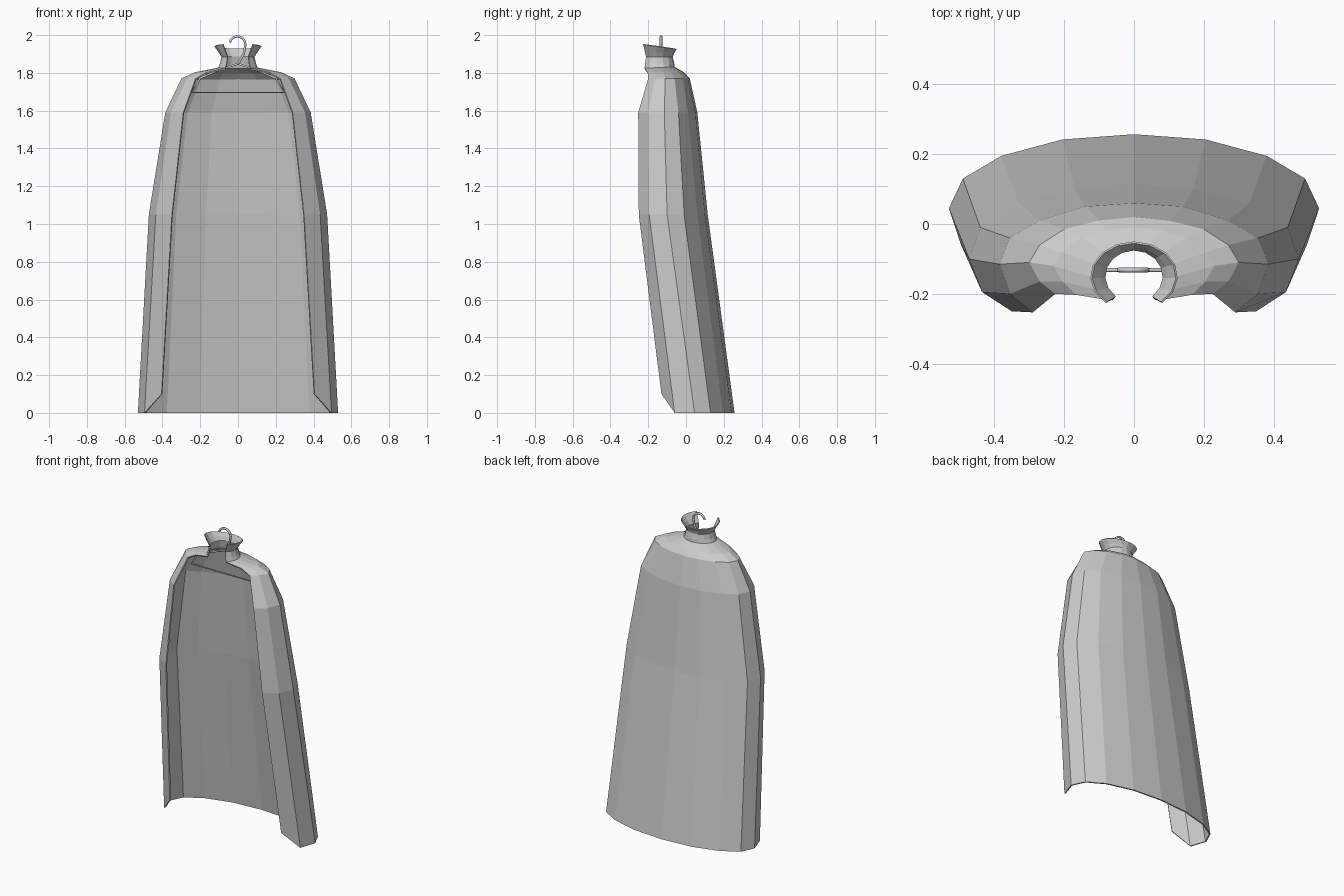
import bpy, bmesh, math

cube = bpy.data.objects.get("Cube")
if cube:
    bpy.data.objects.remove(cube)


def make_material(name, rgb):
    mat = bpy.data.materials.new(name)
    mat.use_nodes = True
    mat.diffuse_color = (*rgb, 1)
    mat.node_tree.nodes["Principled BSDF"].inputs["Base Color"].default_value = (*rgb, 1)
    return mat


grey = make_material("cloth grey", (0.6, 0.6, 0.6))


def collar_arc(rx, ry, z_back, z_front, cy=-0.15):
    """Half ring from the centre of the back round to the open front."""
    pts = []
    for i in range(7):
        a = math.radians(90 - i * 140 / 6)
        y = cy + ry * math.sin(a)
        t = (1 - math.sin(a)) / 1.77
        pts.append((rx * math.cos(a), y, z_back + (z_front - z_back) * t))
    return pts


def level(z, pairs):
    return [(x, y, z) for x, y in pairs]


def cloth(name, half_rings, thickness):
    """Loft mirrored half rings, open at the front, into a thin shell."""
    bm = bmesh.new()
    rows = []
    for half in half_rings:
        full = [(-x, y, z) for x, y, z in reversed(half[1:])] + half
        rows.append([bm.verts.new(p) for p in full])
    for low, high in zip(rows, rows[1:]):
        for i in range(len(low) - 1):
            bm.faces.new((low[i], high[i], high[i + 1], low[i + 1]))
    bm.normal_update()
    # the back faces must point outwards (+y)
    mid = min(bm.faces, key=lambda f: abs(f.calc_center_median().x) + f.calc_center_median().z)
    if mid.normal.y < 0:
        bmesh.ops.reverse_faces(bm, faces=bm.faces[:])
    mesh = bpy.data.meshes.new(name)
    bm.to_mesh(mesh)
    bm.free()
    mesh.materials.append(grey)
    obj = bpy.data.objects.new(name, mesh)
    bpy.context.collection.objects.link(obj)
    shell = obj.modifiers.new("thickness", "SOLIDIFY")
    shell.thickness = thickness
    shell.offset = -1
    return obj


# Cape body: hem, hip, chest, shoulder and neckline
hem = level(0, [(0, .257), (.205, .242), (.38, .195), (.49, .13), (.53, .045), (.495, -.06)])
hem.append((.405, -.13, .1))
hip = level(1.05, [(0, .115), (.17, .1), (.33, .06), (.44, -.01), (.472, -.1), (.435, -.195), (.35, -.25)])
chest = level(1.59, [(0, .06), (.14, .05), (.27, .01), (.355, -.04), (.385, -.115), (.355, -.2), (.29, -.253)])
shoulder = level(1.77, [(0, .02), (.1, .01), (.2, -.015), (.27, -.06), (.3, -.11), (.27, -.165), (.225, -.2)])
slope = level(1.803, [(0, -.01), (.08, -.018), (.15, -.04), (.21, -.08), (.23, -.12), (.205, -.165), (.165, -.203)])
neckline = collar_arc(.105, .09, 1.832, 1.825)
cloth("cape_body", [hem, hip, chest, shoulder, slope, neckline], .008)

# Flared stand-up collar
cloth("collar", [
    neckline,
    collar_arc(.095, .088, 1.85, 1.85),
    collar_arc(.088, .08, 1.885, 1.885),
    collar_arc(.102, .088, 1.905, 1.91),
    collar_arc(.125, .1, 1.925, 1.95),
], .006)


def wire(name, points, radius, closed=False):
    curve = bpy.data.curves.new(name, "CURVE")
    curve.dimensions = "3D"
    curve.bevel_depth = radius
    curve.bevel_resolution = 1
    curve.use_fill_caps = True
    spline = curve.splines.new("POLY")
    spline.points.add(len(points) - 1)
    for p, (x, z) in zip(spline.points, points):
        p.co = (x, -.132, z, 1)
    spline.use_cyclic_u = closed
    curve.materials.append(grey)
    obj = bpy.data.objects.new(name, curve)
    bpy.context.collection.objects.link(obj)
    return obj


# Hanger: shoulder frame with a straight bar, and a hook above it
wire("hanger_frame", [(-.245, 1.697), (-.2, 1.772), (-.1, 1.815), (0, 1.848),
                      (.1, 1.815), (.2, 1.772), (.245, 1.697)], .006, True)
hook = [(0, 1.845), (.012, 1.868), (.03, 1.9)]
for i in range(11):
    a = math.radians(-15 + i * 18)
    hook.append((.042 * math.cos(a) - .003, 1.95 + .043 * math.sin(a)))
wire("hanger_hook", hook, .007)
